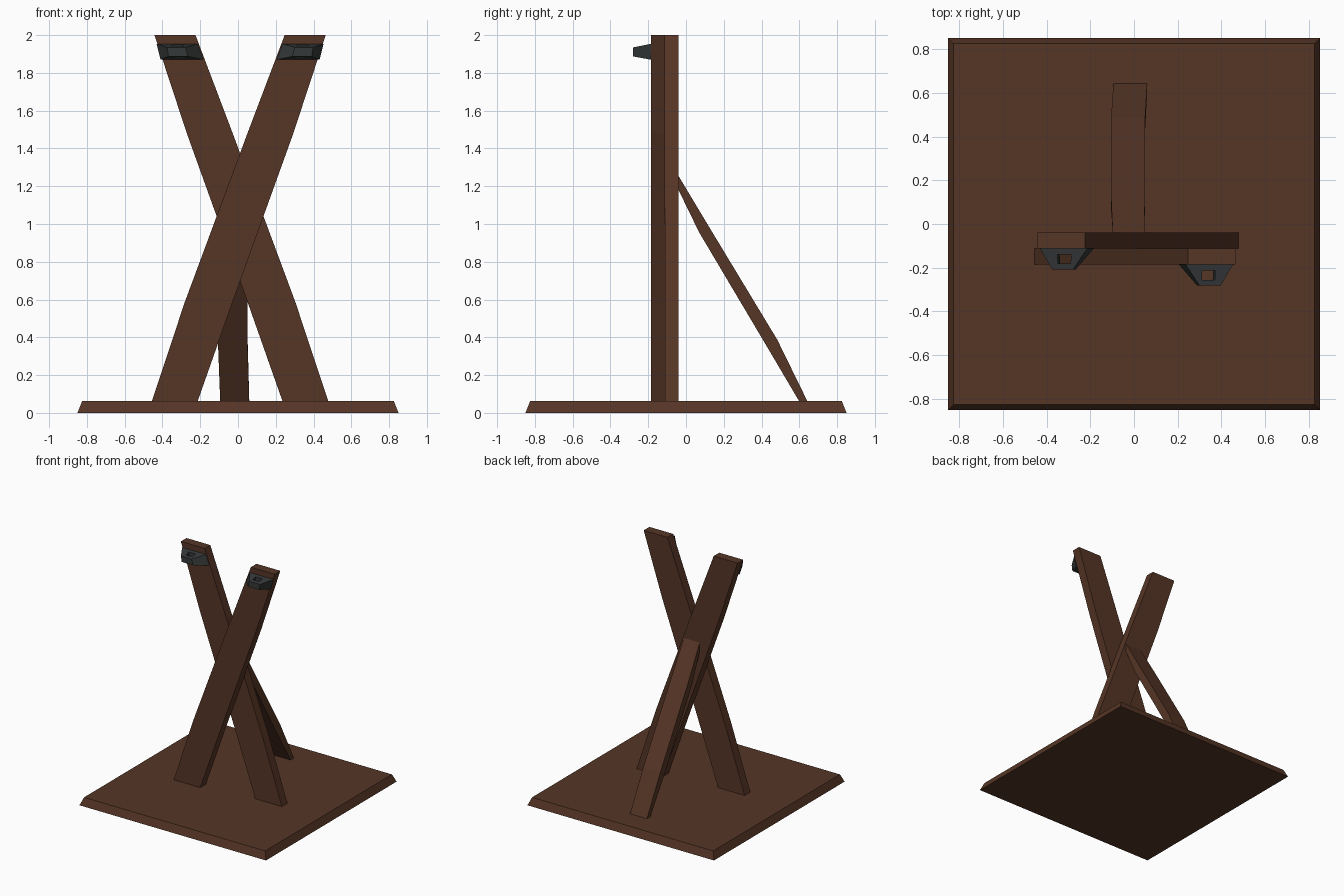
import bpy, bmesh

if "Cube" in bpy.data.objects:
    bpy.data.objects.remove(bpy.data.objects["Cube"])


def material(name, rgb):
    m = bpy.data.materials.new(name)
    m.diffuse_color = (*rgb, 1)
    m.use_nodes = True
    m.node_tree.nodes["Principled BSDF"].inputs["Base Color"].default_value = m.diffuse_color
    return m


WOOD = material("dark brown wood", (0.092, 0.036, 0.019))
IRON = material("dark grey iron", (0.036, 0.040, 0.041))


def loft(name, rings, mat, closed=False):
    """Join rings of points with quads; cap the ends, or close into a loop."""
    bm = bmesh.new()
    loops = [[bm.verts.new(p) for p in r] for r in rings]
    n = len(loops[0])
    pairs = list(zip(loops, loops[1:]))
    if closed:
        pairs.append((loops[-1], loops[0]))
    else:
        bm.faces.new(loops[0])
        bm.faces.new(loops[-1])
    for a, b in pairs:
        for i in range(n):
            j = (i + 1) % n
            bm.faces.new((a[i], a[j], b[j], b[i]))
    bmesh.ops.recalc_face_normals(bm, faces=bm.faces[:])
    me = bpy.data.meshes.new(name)
    bm.to_mesh(me)
    bm.free()
    me.materials.append(mat)
    ob = bpy.data.objects.new(name, me)
    bpy.context.collection.objects.link(ob)
    return ob


# square base board with sloping rim
loft("base_board", [[(-s, -s, z), (s, -s, z), (s, s, z), (-s, s, z)]
                    for s, z in ((0.85, 0), (0.825, 0.062))], WOOD)

# roughly hewn crossed beams: (z, left x, right x)
BEAM = [(0.055, -0.458, -0.216), (0.583, -0.283, -0.030),
        (1.48, 0.050, 0.293), (2.0, 0.247, 0.464)]
SHIFT = 0.022     # offset of the mirrored beam


def front_x(x):
    return x


def mirrored_x(x):
    return SHIFT - x


def beam(name, fx, y0, y1):
    loft(name, [[(fx(a), y0, z), (fx(b), y0, z), (fx(b), y1, z), (fx(a), y1, z)]
                for z, a, b in BEAM], WOOD)


# iron hook: tapering loop with a square vertical hole
def hook(name, fx, y):
    outer_top = [(0.235, 0), (0.453, 0), (0.397, -0.096), (0.300, -0.096)]
    outer_bot = [(0.205, 0), (0.432, 0), (0.390, -0.096), (0.288, -0.096)]
    inner_top = [(0.310, -0.028), (0.372, -0.028), (0.370, -0.070), (0.312, -0.070)]
    inner_bot = [(0.300, -0.028), (0.362, -0.028), (0.360, -0.070), (0.303, -0.070)]

    def ring(pts, z, slope):
        return [(fx(px), y + dy, z + slope * dy) for px, dy in pts]

    loft(name, [ring(outer_top, 1.954, 0.2), ring(inner_top, 1.954, 0.2),
                ring(inner_bot, 1.870, -0.18), ring(outer_bot, 1.870, -0.18)],
         IRON, closed=True)


beam("front_beam", front_x, -0.186, -0.112)
beam("rear_beam", mirrored_x, -0.112, -0.039)
hook("front_hook", front_x, -0.185)
hook("rear_hook", mirrored_x, -0.111)

# slanted rear brace: (left x, right x, upper y, upper z, lower y, lower z)
BRACE = [(-0.094, 0.060, 0.646, 0.055, 0.603, 0.055),
         (-0.105, 0.051, 0.484, 0.386, 0.432, 0.345),
         (-0.105, 0.050, 0.125, 0.980, 0.070, 0.955),
         (-0.097, 0.047, -0.042, 1.258, -0.042, 1.185)]
loft("rear_brace", [[(a, yu, zu), (b, yu, zu), (b, yl, zl), (a, yl, zl)]
                    for a, b, yu, zu, yl, zl in BRACE], WOOD)
